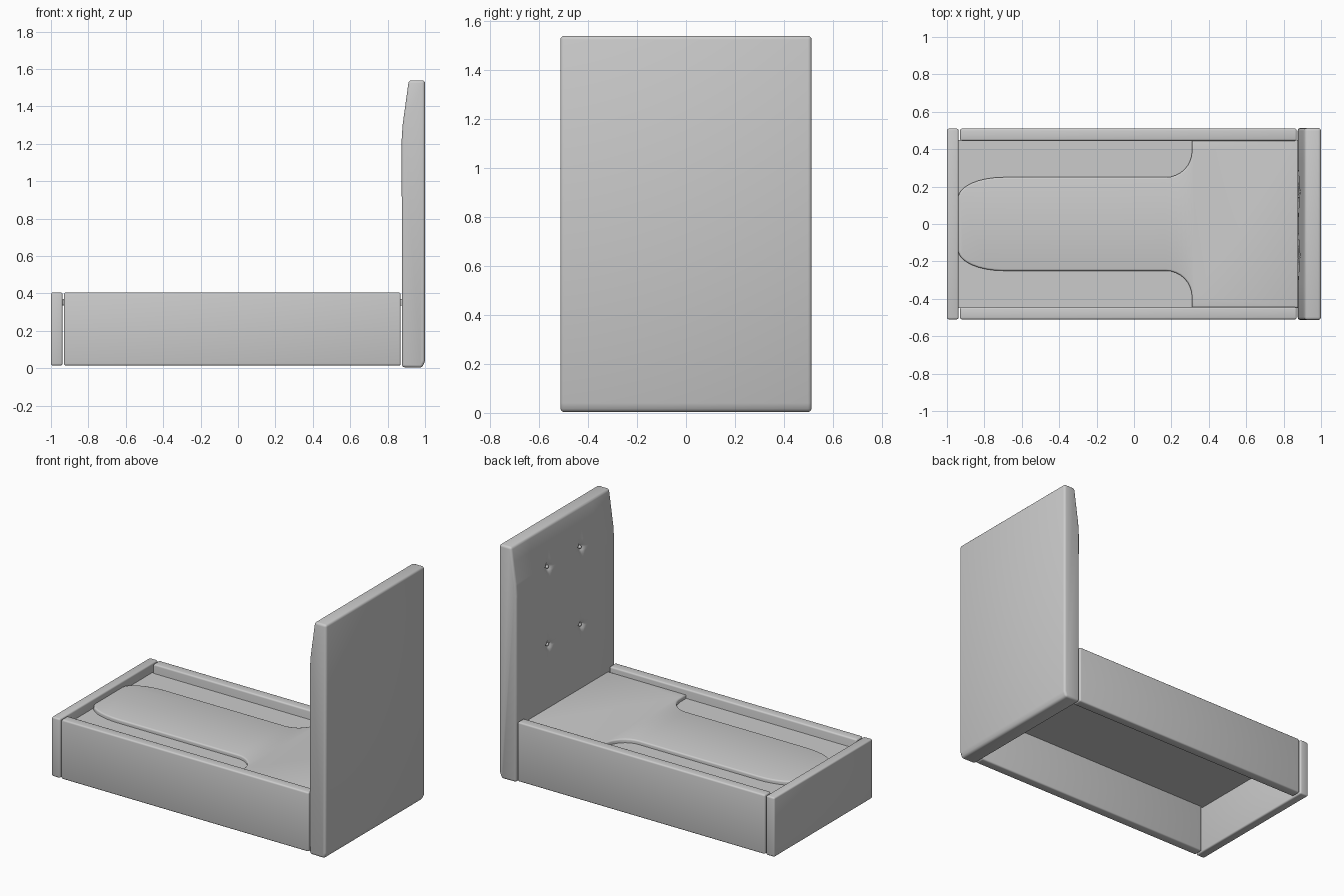
import bpy, bmesh, math
from mathutils import Vector

if "Cube" in bpy.data.objects:
    bpy.data.objects.remove(bpy.data.objects["Cube"])


def finish(bm, name):
    bmesh.ops.recalc_face_normals(bm, faces=bm.faces)
    mesh = bpy.data.meshes.new(name)
    bm.to_mesh(mesh)
    bm.free()
    obj = bpy.data.objects.new(name, mesh)
    bpy.context.collection.objects.link(obj)
    bpy.ops.object.select_all(action='DESELECT')
    obj.select_set(True)
    bpy.context.view_layer.objects.active = obj
    bpy.ops.object.shade_smooth_by_angle(angle=math.radians(35))
    return obj


def prism(points, offset):
    """Extrude a closed outline of 3D points along an offset vector."""
    bm = bmesh.new()
    face = bm.faces.new([bm.verts.new(p) for p in points])
    res = bmesh.ops.extrude_face_region(bm, geom=[face], use_keep_orig=True)
    moved = [g for g in res['geom'] if isinstance(g, bmesh.types.BMVert)]
    bmesh.ops.translate(bm, verts=moved, vec=Vector(offset))
    bmesh.ops.recalc_face_normals(bm, faces=bm.faces)
    return bm


def round_edges(bm, width, test=lambda e: True):
    edges = [e for e in bm.edges
             if e.calc_face_angle(0) > math.radians(30) and test(e)]
    bmesh.ops.bevel(bm, geom=edges, offset=width, segments=3, profile=0.5,
                    affect='EDGES', clamp_overlap=True)


def board(name, x0, x1, y0, y1, z0, z1, width):
    bm = prism([(x0, y0, z0), (x1, y0, z0), (x1, y1, z0), (x0, y1, z0)],
               (0, 0, z1 - z0))
    if width:
        round_edges(bm, width)
    return finish(bm, name)


# Footboard, side rails and the thin deck between them
board("footboard", -1.0, -0.938, -0.51, 0.51, 0.015, 0.405, 0.01)
for side, label in ((-1, "front"), (1, "back")):
    y0, y1 = sorted((side * 0.445, side * 0.51))
    board(label + "_side_rail", -0.93, 0.87, y0, y1, 0.015, 0.405, 0.01)
board("deck_base", -0.94, 0.885, -0.45, 0.45, 0.335, 0.345, 0)

# Raised T-shaped padded panel that leaves a shallow pocket on each side
half = []
for i in range(9):
    t = math.radians(90) * i / 8
    half.append((-0.70 - 0.24 * math.cos(t), 0.14 + 0.11 * math.sin(t)))
for i in range(9):
    t = math.radians(90) * i / 8
    half.append((0.17 + 0.14 * math.sin(t), 0.39 - 0.14 * math.cos(t)))
half += [(0.31, 0.448), (0.885, 0.448)]
outline = half + [(x, -y) for x, y in reversed(half)]
panel = prism([(x, y, 0.342) for x, y in outline], (0, 0, 0.028))
top_rim = [e for e in panel.edges if all(v.co.z > 0.36 for v in e.verts)]
bmesh.ops.bevel(panel, geom=top_rim, offset=0.01, segments=3, profile=0.5,
                affect='EDGES', clamp_overlap=True)
finish(panel, "padded_panel")

# Headboard: side profile extruded across the bed
profile = [(0.877, 0.005), (0.875, 1.22), (0.88, 1.30), (0.913, 1.54),
           (1.0, 1.54), (1.0, 0.04), (0.985, 0.003)]
head = prism([(x, -0.513, z) for x, z in profile], (0, 1.026, 0))
round_edges(head, 0.015)

# Fine cuts on the front face, pulled in around four buttons
buttons = [(y, z) for y in (-0.17, 0.17) for z in (0.78, 1.29)]


def cut(axis, start, stop, step):
    normal = Vector((0, 1, 0)) if axis == 1 else Vector((0, 0, 1))
    for i in range(round((stop - start) / step) + 1):
        front = [f for f in head.faces if f.normal.x < -0.9]
        geom = set(front)
        for f in front:
            geom.update(f.edges)
            geom.update(f.verts)
        bmesh.ops.bisect_plane(head, geom=list(geom), dist=1e-5,
                               plane_co=normal * (start + i * step),
                               plane_no=normal)


head.normal_update()
cut(2, 0.62, 1.45, 0.0125)
cut(1, -0.325, 0.325, 0.0125)
for v in head.verts:
    if v.co.x > 0.92 or abs(v.co.y) > 0.33 or not 0.6 < v.co.z < 1.47:
        continue
    for by, bz in buttons:
        dy, dz = v.co.y - by, v.co.z - bz
        r = math.hypot(dy, dz)
        fade = max(0.0, 1 - r / 0.14) ** 1.5
        crease = math.exp(-(min(abs(dy), abs(dz)) / 0.012) ** 2)
        v.co.x += 0.018 * math.exp(-(r / 0.022) ** 2) + 0.007 * crease * fade
finish(head, "headboard")

# Tufting buttons
for by, bz in buttons:
    bm = bmesh.new()
    bmesh.ops.create_uvsphere(bm, u_segments=12, v_segments=8, radius=0.011)
    bmesh.ops.translate(bm, verts=bm.verts, vec=(0.892, by, bz))
    finish(bm, "headboard_button")
